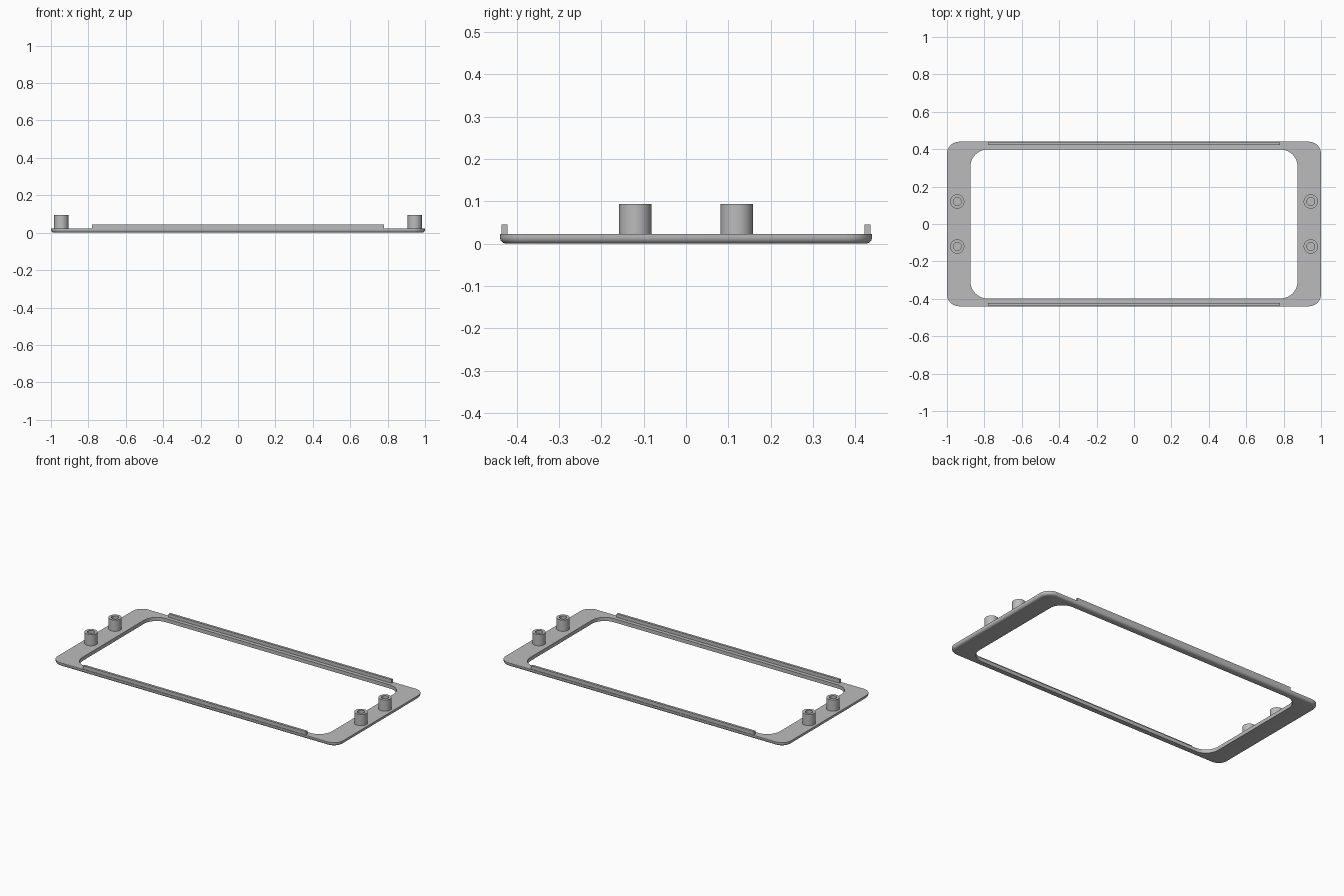
import bpy
import bmesh
from math import sin, cos, pi

cube = bpy.data.objects.get("Cube")
if cube:
    bpy.data.objects.remove(cube, do_unlink=True)

grey = bpy.data.materials.new("plain grey")
grey.use_nodes = True
grey.diffuse_color = (0.5, 0.5, 0.5, 1)
grey.node_tree.nodes["Principled BSDF"].inputs["Base Color"].default_value = (0.5, 0.5, 0.5, 1)

SEGMENTS = 10
PLATE_TOP = 0.023


def rounded_outline(hx, hy, r):
    """Counter-clockwise rounded rectangle; a circle when hx = hy = r."""
    points = []
    for k, (sx, sy) in enumerate([(1, 1), (-1, 1), (-1, -1), (1, -1)]):
        for i in range(SEGMENTS + 1):
            a = (k + i / SEGMENTS) * pi / 2
            points.append((sx * (hx - r) + r * cos(a), sy * (hy - r) + r * sin(a)))
    return points


def finish(name, bm, location=(0, 0, 0)):
    bmesh.ops.remove_doubles(bm, verts=bm.verts, dist=1e-5)
    bmesh.ops.recalc_face_normals(bm, faces=bm.faces)
    mesh = bpy.data.meshes.new(name)
    bm.to_mesh(mesh)
    bm.free()
    mesh.materials.append(grey)
    obj = bpy.data.objects.new(name, mesh)
    obj.location = location
    bpy.context.collection.objects.link(obj)
    bpy.ops.object.select_all(action='DESELECT')
    obj.select_set(True)
    bpy.context.view_layer.objects.active = obj
    bpy.ops.object.shade_smooth_by_angle(angle=pi / 6)
    return obj


def ring_solid(name, levels, location=(0, 0, 0)):
    """Closed ring skinned through (half x, half y, radius, z) outlines."""
    bm = bmesh.new()
    loops = [[bm.verts.new((x, y, z)) for x, y in rounded_outline(hx, hy, r)]
             for hx, hy, r, z in levels]
    for a, b in zip(loops, loops[1:] + loops[:1]):
        for i in range(len(a)):
            j = (i + 1) % len(a)
            bm.faces.new((a[i], a[j], b[j], b[i]))
    return finish(name, bm, location)


# Frame plate with a rounded lower outer edge
FILLET = 0.016
levels = [(0.874, 0.398, 0.09, 0)]
for i in range(7):
    a = i / 6 * pi / 2
    inset = FILLET * (1 - sin(a))
    levels.append((1 - inset, 0.44 - inset, 0.065 - inset, FILLET * (1 - cos(a))))
levels += [(1, 0.44, 0.065, PLATE_TOP), (0.874, 0.398, 0.09, PLATE_TOP)]
ring_solid("frame_plate", levels)

# Hollow screw posts on both end bands
OUTER, INNER, POST_TOP = 0.038, 0.021, 0.094
for x, side in ((0.945, "left"), (-0.945, "right")):
    for y, end in ((-0.12, "front"), (0.12, "back")):
        ring_solid(f"screw_post_{end}_{side}",
                   [(r, r, r, z) for r, z in ((INNER, 0.02), (OUTER, 0.02),
                                              (OUTER, POST_TOP), (INNER, POST_TOP))],
                   (x, y, 0))

# Thin locating rails along the long sides
for y, end in ((-0.429, "front"), (0.429, "back")):
    bm = bmesh.new()
    bmesh.ops.create_cube(bm, size=1)
    bmesh.ops.scale(bm, vec=(1.56, 0.015, 0.025), verts=bm.verts)
    finish(f"rail_{end}", bm, (0, y, 0.0325))
